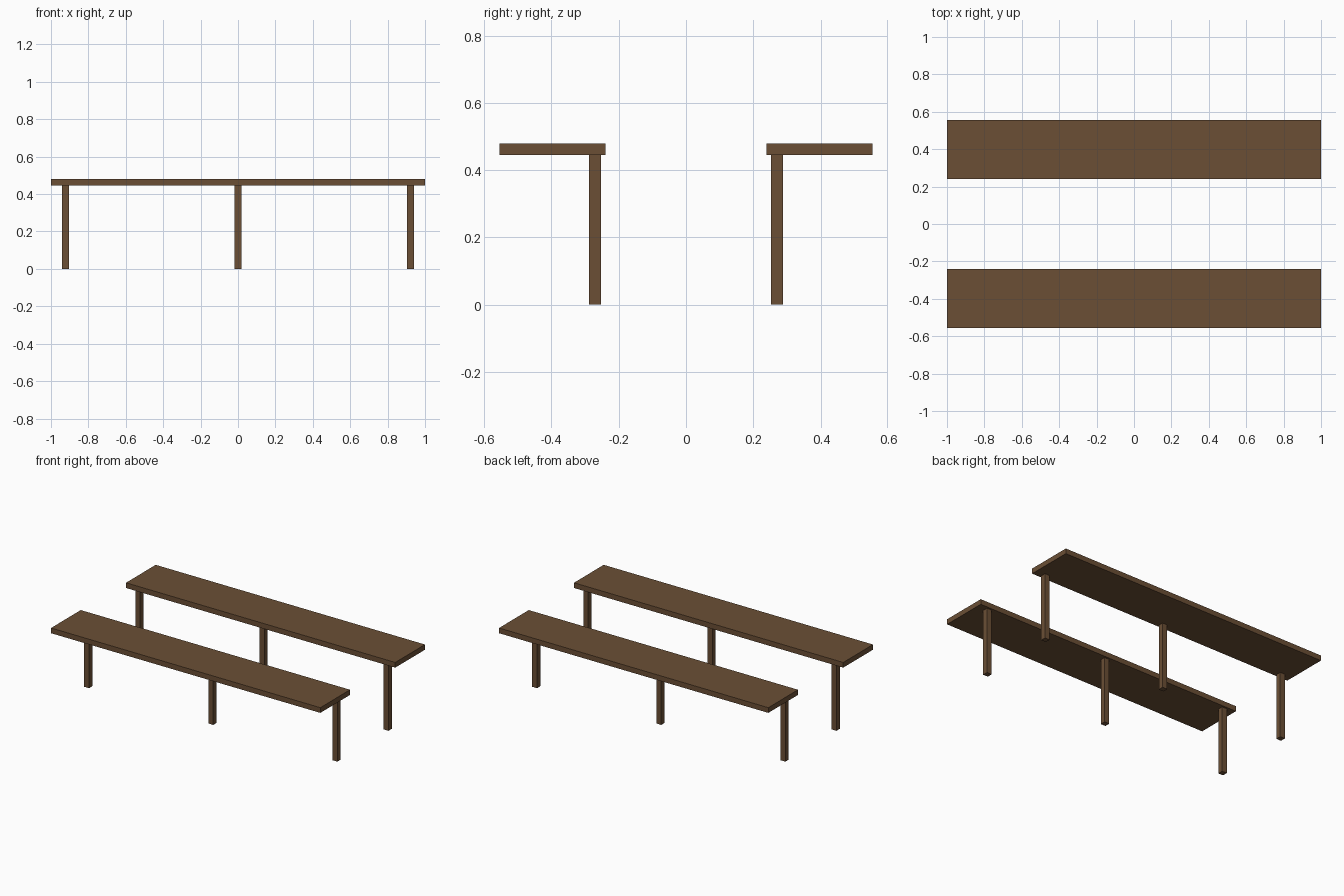
import bpy

if "Cube" in bpy.data.objects:
    bpy.data.objects.remove(bpy.data.objects["Cube"])

# One flat brown for all the wood
wood = bpy.data.materials.new("brown wood")
wood.diffuse_color = (0.147, 0.078, 0.036, 1)
wood.use_nodes = True
wood.node_tree.nodes["Principled BSDF"].inputs["Base Color"].default_value = wood.diffuse_color


def box(name, x, y, z):
    """Box from (min, max) ranges on each axis."""
    bpy.ops.mesh.primitive_cube_add(size=1, location=[sum(r) / 2 for r in (x, y, z)])
    ob = bpy.context.object
    ob.name = name
    ob.scale = [r[1] - r[0] for r in (x, y, z)]
    bpy.ops.object.transform_apply(location=False, rotation=False, scale=True)
    ob.data.materials.append(wood)
    return ob


SEAT_BOTTOM, SEAT_TOP = 0.445, 0.48
LEG = 0.018  # half leg thickness

# Two mirrored plank benches, each on three legs near its inner edge
for side, s in (("front", -1), ("back", 1)):
    box(side + "_seat", (-1, 1), sorted((s * 0.24, s * 0.555)), (SEAT_BOTTOM, SEAT_TOP))
    for pos, x in (("left", -0.922), ("middle", 0), ("right", 0.922)):
        y = s * 0.271
        box(f"{side}_{pos}_leg", (x - LEG, x + LEG), (y - LEG, y + LEG), (0, SEAT_BOTTOM))
